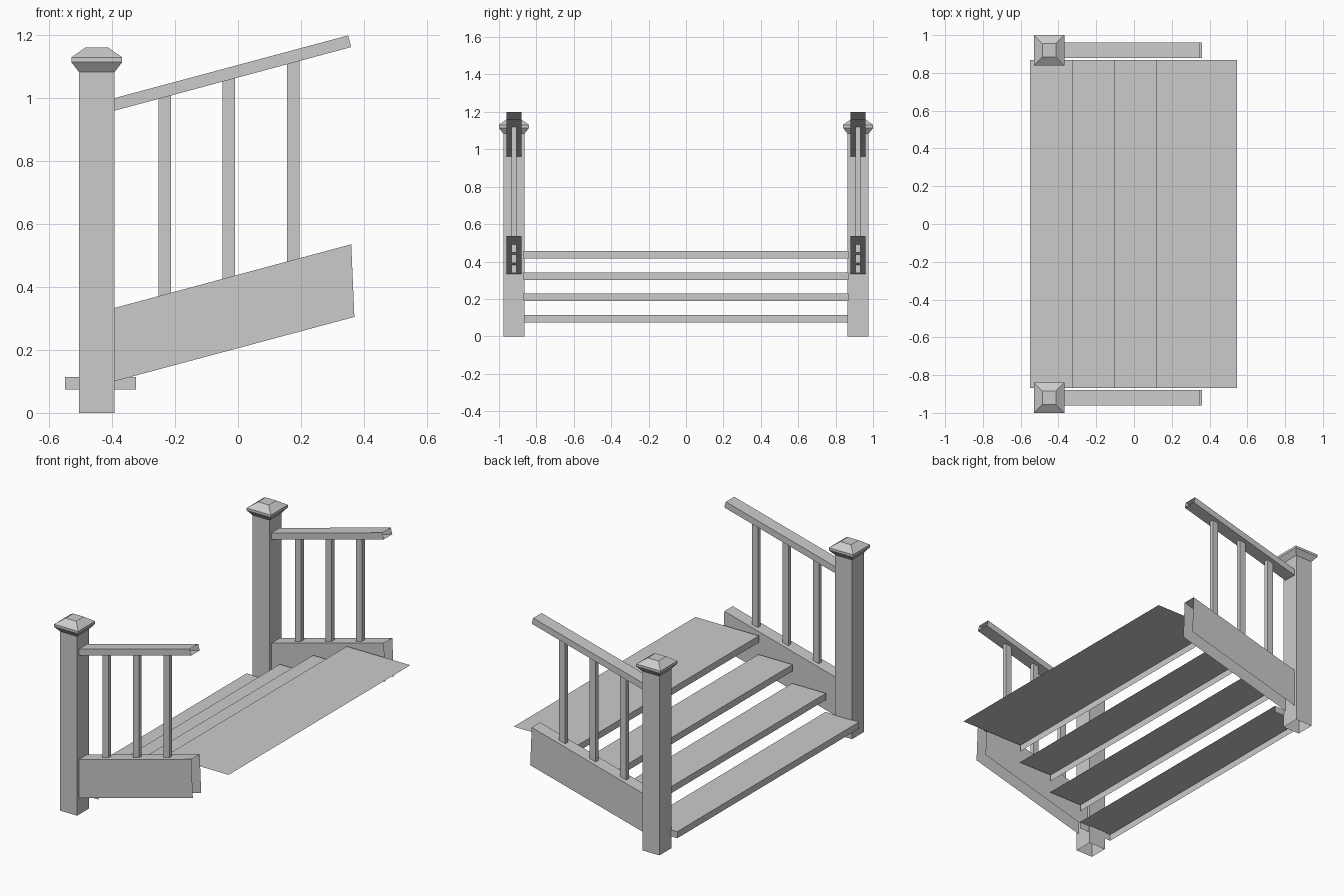
import bpy, bmesh

if "Cube" in bpy.data.objects:
    bpy.data.objects.remove(bpy.data.objects["Cube"])


def finish(name, bm, mirror):
    me = bpy.data.meshes.new(name)
    bm.to_mesh(me)
    bm.free()
    ob = bpy.data.objects.new(name, me)
    bpy.context.collection.objects.link(ob)
    if mirror:
        mod = ob.modifiers.new("other_side", 'MIRROR')
        mod.use_axis = (False, True, False)
        mod.use_clip = False
        mod.use_mirror_merge = False
    return ob


def prism(name, profile, y0, y1, skip=(), caps=True, mirror=True):
    """Extrude a counter-clockwise x,z profile along y, leaving skipped edges open."""
    bm = bmesh.new()
    f = [bm.verts.new((x, y0, z)) for x, z in profile]
    b = [bm.verts.new((x, y1, z)) for x, z in profile]
    n = len(profile)
    for i in range(n):
        j = (i + 1) % n
        if i not in skip:
            bm.faces.new((f[j], f[i], b[i], b[j]))
    if caps:
        bm.faces.new(f)
        bm.faces.new(b[::-1])
    return finish(name, bm, mirror)


def rect(x0, x1, z0, z1):
    return [(x0, z0), (x1, z0), (x1, z1), (x0, z1)]


PX, PY, PH = -0.449, -0.92, 0.057      # post centre and half width

# Newel posts, open at the bottom
prism("newel_post", rect(PX - PH, PX + PH, 0, 1.085), PY - PH, PY + PH, skip=(0, 2))

# Post caps: stacked square rings
bm = bmesh.new()
rings = []
for h, z in [(PH, 1.084), (0.081, 1.115), (0.081, 1.13), (0.036, 1.162)]:
    rings.append([bm.verts.new((PX + sx * h, PY + sy * h, z))
                  for sx, sy in ((-1, -1), (1, -1), (1, 1), (-1, 1))])
for lo, hi in zip(rings, rings[1:]):
    for i in range(4):
        j = (i + 1) % 4
        bm.faces.new((lo[i], lo[j], hi[j], hi[i]))
bm.faces.new(rings[-1])
finish("post_cap", bm, True)

# Stringers: sides and top only
prism("stringer", [(-0.395, 0.10), (0.37, 0.305), (0.36, 0.536), (-0.395, 0.333)],
      -0.96, -0.88, skip=(0, 1, 3))

# Handrails: open-ended tubes
prism("handrail", [(-0.395, 0.96), (0.36, 1.163), (0.35, 1.20), (-0.395, 1.0)],
      -0.96, -0.88, skip=(1, 3))

# Balusters, sunk slightly into stringer and handrail
for i in range(3):
    x = -0.233 + i * 0.204
    rise = 0.269 * (x + 0.395)
    prism(f"baluster_{i + 1}", rect(x - 0.02, x + 0.02, 0.294 + rise, 0.972 + rise),
          -0.933, -0.907, skip=(0, 2))

# Treads: top and front edge, the lowest with end caps, the top one deeper
fronts = [-0.55, -0.328, -0.105, 0.12]
backs = [-0.325, -0.102, 0.123, 0.545]
for i, (x0, x1) in enumerate(zip(fronts, backs)):
    top = 0.114 * (i + 1)
    prism(f"tread_{i + 1}", rect(x0, x1, top - 0.04, top), -0.868, 0.868,
          skip=(0, 1), caps=(i == 0), mirror=False)
